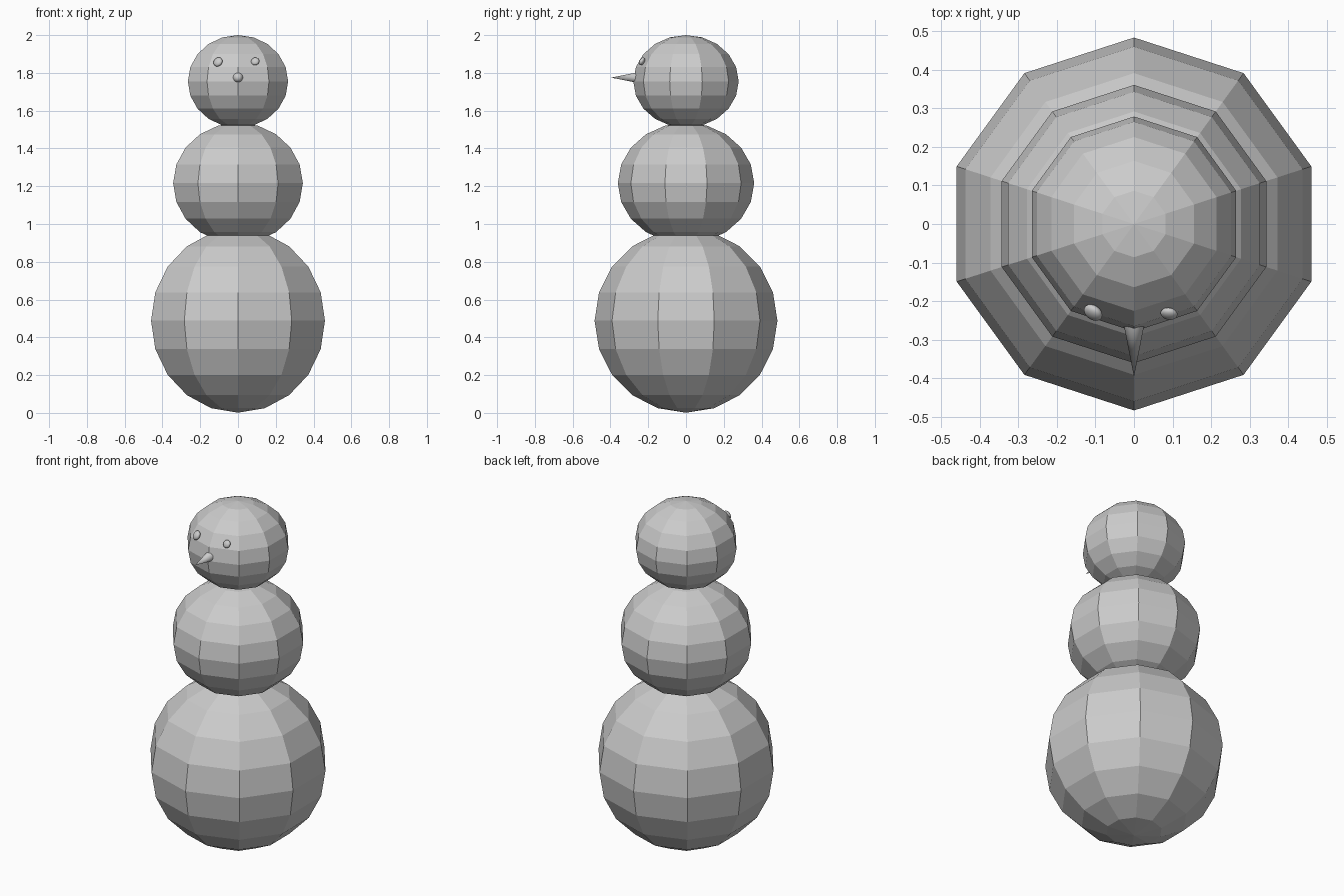
import bpy
from math import radians
from mathutils import Matrix, Vector

default = bpy.data.objects.get("Cube")
if default:
    bpy.data.objects.remove(default, do_unlink=True)

grey = bpy.data.materials.new("plain_grey")
grey.use_nodes = True
colour = (0.6, 0.6, 0.6, 1)
grey.diffuse_color = colour
grey.node_tree.nodes["Principled BSDF"].inputs["Base Color"].default_value = colour


def finish(name, smooth=False):
    obj = bpy.context.object
    obj.name = obj.data.name = name
    obj.data.materials.append(grey)
    if smooth:
        bpy.ops.object.shade_smooth_by_angle(angle=radians(40))
    return obj


# Stacked faceted snowballs: centre height, radius, vertical half-height
for name, z, radius, half_height in (
    ("bottom_snowball", 0.488, 0.484, 0.487),
    ("middle_snowball", 1.216, 0.361, 0.32),
    ("head", 1.755, 0.279, 0.245),
):
    bpy.ops.mesh.primitive_uv_sphere_add(segments=10, ring_count=10, radius=1)
    ball = finish(name)
    ball.data.transform(Matrix.Diagonal((radius, radius, half_height, 1)))
    ball.location.z = z

# Pointed nose
bpy.ops.mesh.primitive_cone_add(
    vertices=32, radius1=0.031, radius2=0, depth=0.157,
    location=(0, -0.3185, 1.775), rotation=(radians(90), 0, 0))
finish("nose", smooth=True)

# Flattened eyes lying on the head surface
for name, position, facing, size in (
    ("right_eye", (-0.106, -0.230, 1.858), (-0.50, -0.72, 0.47), 0.026),
    ("left_eye", (0.091, -0.233, 1.861), (-0.15, -0.87, 0.47), 0.022),
):
    bpy.ops.mesh.primitive_uv_sphere_add(segments=32, ring_count=16, radius=size)
    eye = finish(name, smooth=True)
    eye.data.transform(Matrix.Diagonal((1, 1, 0.6, 1)))
    eye.rotation_euler = Vector(facing).to_track_quat("Z", "Y").to_euler()
    eye.location = position
